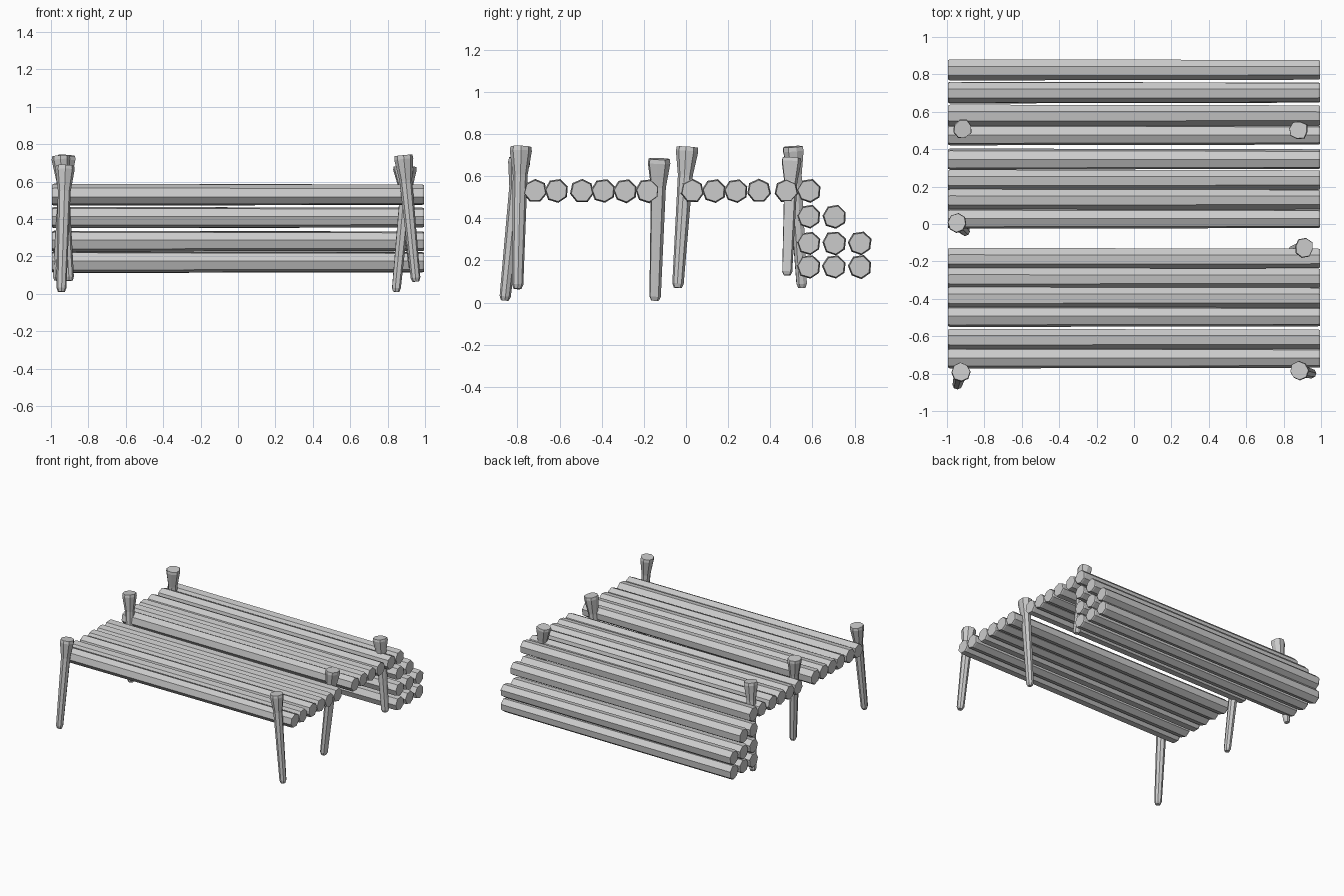
import bpy, bmesh, math, random
from mathutils import Vector

random.seed(4)
if "Cube" in bpy.data.objects:
    bpy.data.objects.remove(bpy.data.objects["Cube"], do_unlink=True)

wood = bpy.data.materials.new("pale grey wood")
wood.use_nodes = True
GREY = (0.6, 0.6, 0.6, 1)
wood.diffuse_color = GREY
wood.node_tree.nodes["Principled BSDF"].inputs["Base Color"].default_value = GREY


def loft(name, start, end, profile, sides, phase, jitter):
    """Faceted round from start to end; profile is (fraction, radius) pairs."""
    start, end = Vector(start), Vector(end)
    axis = (end - start).normalized()
    side = Vector((0, 1, 0))
    side = (side - axis * side.dot(axis)).normalized()
    up = side.cross(axis)
    if up.z < -0.5:
        up = -up
    wobble = [random.uniform(1 - jitter, 1 + jitter) for _ in range(sides)]
    bm = bmesh.new()
    rings = []
    for t, radius in profile:
        ring = []
        for k in range(sides):
            a = phase + math.tau * k / sides
            offset = side * math.cos(a) + up * math.sin(a)
            ring.append(bm.verts.new(start.lerp(end, t) + offset * radius * wobble[k]))
        rings.append(ring)
    for low, high in zip(rings, rings[1:]):
        for k in range(sides):
            n = (k + 1) % sides
            bm.faces.new((low[k], low[n], high[n], high[k]))
    bm.faces.new(rings[0])
    bm.faces.new(rings[-1])
    bmesh.ops.recalc_face_normals(bm, faces=bm.faces)
    mesh = bpy.data.meshes.new(name)
    bm.to_mesh(mesh)
    bm.free()
    mesh.materials.append(wood)
    obj = bpy.data.objects.new(name, mesh)
    bpy.context.collection.objects.link(obj)
    return obj


def log(name, y, z, apex_up=False):
    phase = math.radians(90 if apex_up else 72)
    loft(name, (-0.995, y, z), (0.995, y, z),
         [(0, 0.053), (0.006, 0.058), (0.995, 0.054), (1, 0.051)], 7, phase, 0.03)


# Two deck sections of logs lying side by side
front_deck = [(-0.716, True), (-0.614, False), (-0.493, True),
              (-0.392, False), (-0.289, False), (-0.182, False)]
rear_deck = [(0.03, True), (0.133, False), (0.237, False),
             (0.346, True), (0.476, True), (0.583, False)]
for label, deck in (("front_deck_log", front_deck), ("rear_deck_log", rear_deck)):
    for i, (y, apex) in enumerate(deck):
        log(f"{label}_{i + 1}", y, 0.53, apex)

# Stepped stack of logs under the rear edge
for row, (z, count) in enumerate([(0.17, 3), (0.282, 3), (0.408, 2)]):
    for i in range(count):
        log(f"stack_log_{row + 1}_{i + 1}", 0.583 + 0.121 * i, z)

# Leaning posts with flared heads: foot and head positions
posts = {
    "front_left_post": ((0.95, -0.80, 0.065), (0.882, -0.785, 0.74)),
    "front_right_post": ((-0.945, -0.86, 0.01), (-0.925, -0.79, 0.685)),
    "middle_left_post": ((0.845, -0.147, 0.01), (0.91, -0.127, 0.682)),
    "middle_right_post": ((-0.9, -0.04, 0.07), (-0.945, 0.005, 0.738)),
    "rear_left_post": ((0.94, 0.48, 0.13), (0.88, 0.502, 0.685)),
    "rear_right_post": ((-0.965, 0.55, 0.07), (-0.915, 0.508, 0.74)),
}
for name, (foot, head) in posts.items():
    loft(name, foot, head,
         [(0, 0.018), (0.03, 0.026), (0.8, 0.034), (0.97, 0.051), (1, 0.048)],
         8, random.uniform(0, 0.8), 0.08)
